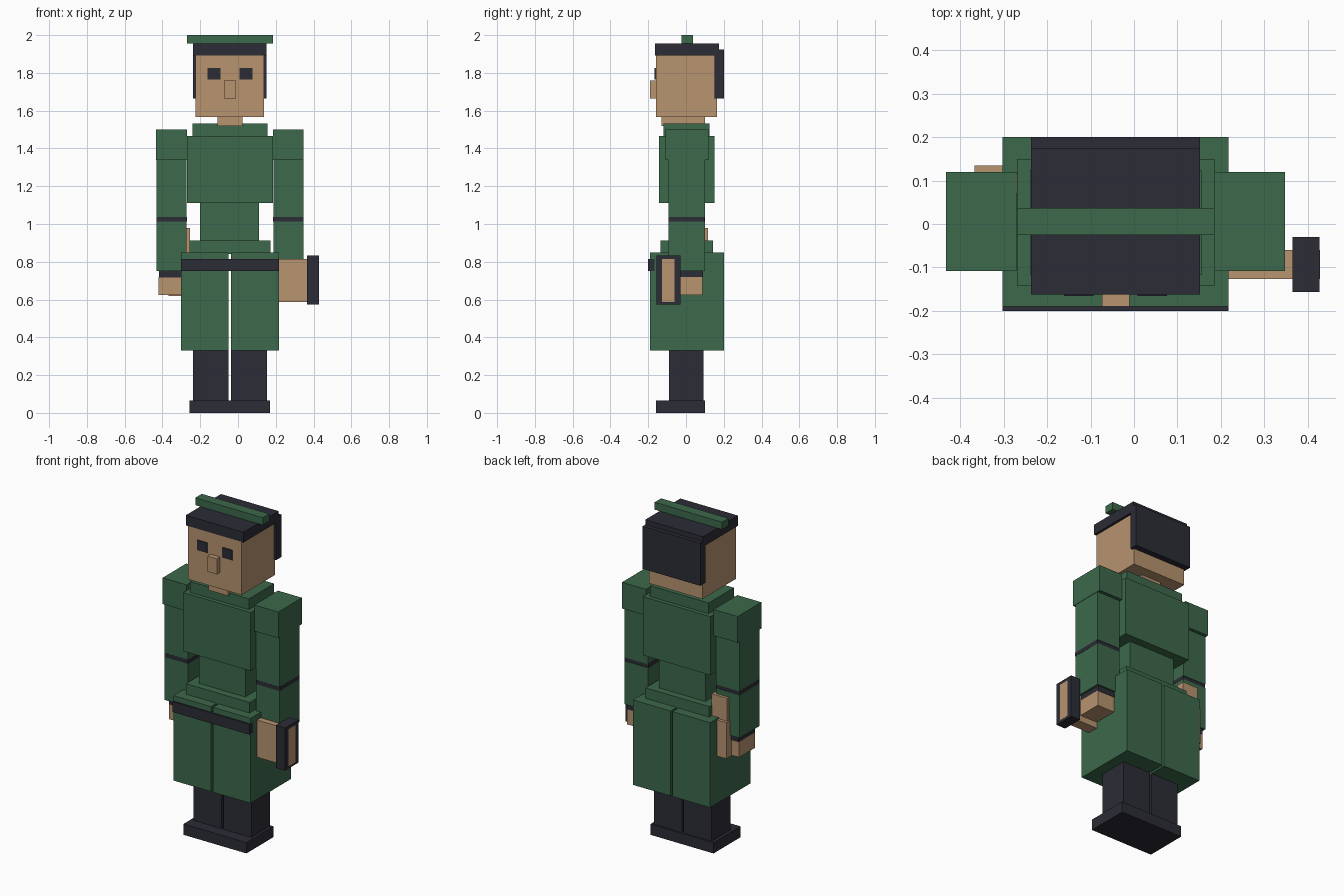
import bpy


def material(name, rgb):
    m = bpy.data.materials.new(name)
    m.diffuse_color = (*rgb, 1)
    return m


GREEN = material("uniform green", (0.045, 0.138, 0.070))
SKIN = material("skin tan", (0.479, 0.296, 0.159))
DARK = material("charcoal", (0.025, 0.025, 0.037))
MID = -0.0425  # centre line of the body


def box(name, mat, x, y, z):
    """Axis-aligned block given by its (min, max) on each axis."""
    bpy.ops.mesh.primitive_cube_add(
        size=1, location=[(a + b) / 2 for a, b in (x, y, z)])
    ob = bpy.context.object
    ob.name = name
    ob.scale = [b - a for a, b in (x, y, z)]
    bpy.ops.object.transform_apply(location=False, rotation=False, scale=True)
    ob.data.materials.append(mat)
    return ob


def pair(name, mat, x, y, z):
    """Block and its mirror image across the body centre line."""
    box(name + "_left", mat, x, y, z)
    box(name + "_right", mat, (2 * MID - x[1], 2 * MID - x[0]), y, z)


# Head, hair and hat bar
box("hat_bar", GREEN, (-0.27, 0.185), (-0.025, 0.037), (1.955, 2.0))
box("hair_top", DARK, (-0.237, 0.152), (-0.163, 0.175), (1.893, 1.955))
box("hair_back", DARK, (-0.237, 0.152), (0.15, 0.2), (1.665, 1.925))
box("head", SKIN, (-0.225, 0.137), (-0.16, 0.163), (1.567, 1.9))
box("nose", SKIN, (-0.074, -0.01), (-0.19, -0.155), (1.665, 1.76))
pair("eye", DARK, (-0.161, -0.093), (-0.166, -0.158), (1.764, 1.825))
box("neck", SKIN, (-0.108, 0.024), (-0.13, 0.1), (1.52, 1.57))

# Jacket
box("collar", GREEN, (-0.24, 0.156), (-0.118, 0.125), (1.46, 1.533))
box("chest", GREEN, (-0.27, 0.186), (-0.143, 0.15), (1.11, 1.467))
box("waist", GREEN, (-0.2, 0.112), (-0.09, 0.1), (0.9, 1.115))
box("hips", GREEN, (-0.257, 0.173), (-0.135, 0.143), (0.84, 0.912))
pair("coat_skirt", GREEN, (-0.303, -0.049), (-0.19, 0.2), (0.33, 0.848))
box("belt", DARK, (-0.303, 0.218), (-0.2, -0.167), (0.752, 0.815))

# Arms
pair("shoulder", GREEN, (-0.433, -0.271), (-0.108, 0.12), (1.34, 1.5))
pair("upper_arm", GREEN, (-0.431, -0.272), (-0.092, 0.1), (1.035, 1.345))
pair("arm_band", DARK, (-0.432, -0.271), (-0.093, 0.097), (1.012, 1.036))
pair("forearm", GREEN, (-0.431, -0.272), (-0.092, 0.1), (0.75, 1.013))
pair("cuff", DARK, (-0.418, -0.288), (-0.07, 0.09), (0.718, 0.752))
pair("hand", SKIN, (-0.42, -0.286), (-0.065, 0.088), (0.625, 0.72))

# Fingers behind one hand
box("finger_lower", SKIN, (-0.367, -0.27), (0.075, 0.135), (0.62, 0.84))
box("finger_upper", SKIN, (-0.36, -0.255), (0.07, 0.117), (0.8, 0.98))

# Reaching hand holding a dark case
box("reaching_hand", SKIN, (0.2, 0.429), (-0.127, -0.06), (0.587, 0.814))
box("case", DARK, (0.365, 0.428), (-0.157, -0.03), (0.573, 0.833))

# Legs and shoes
pair("leg", DARK, (-0.238, -0.049), (-0.09, 0.092), (0.06, 0.8))
box("shoes", DARK, (-0.256, 0.169), (-0.16, 0.1), (0.0, 0.066))
